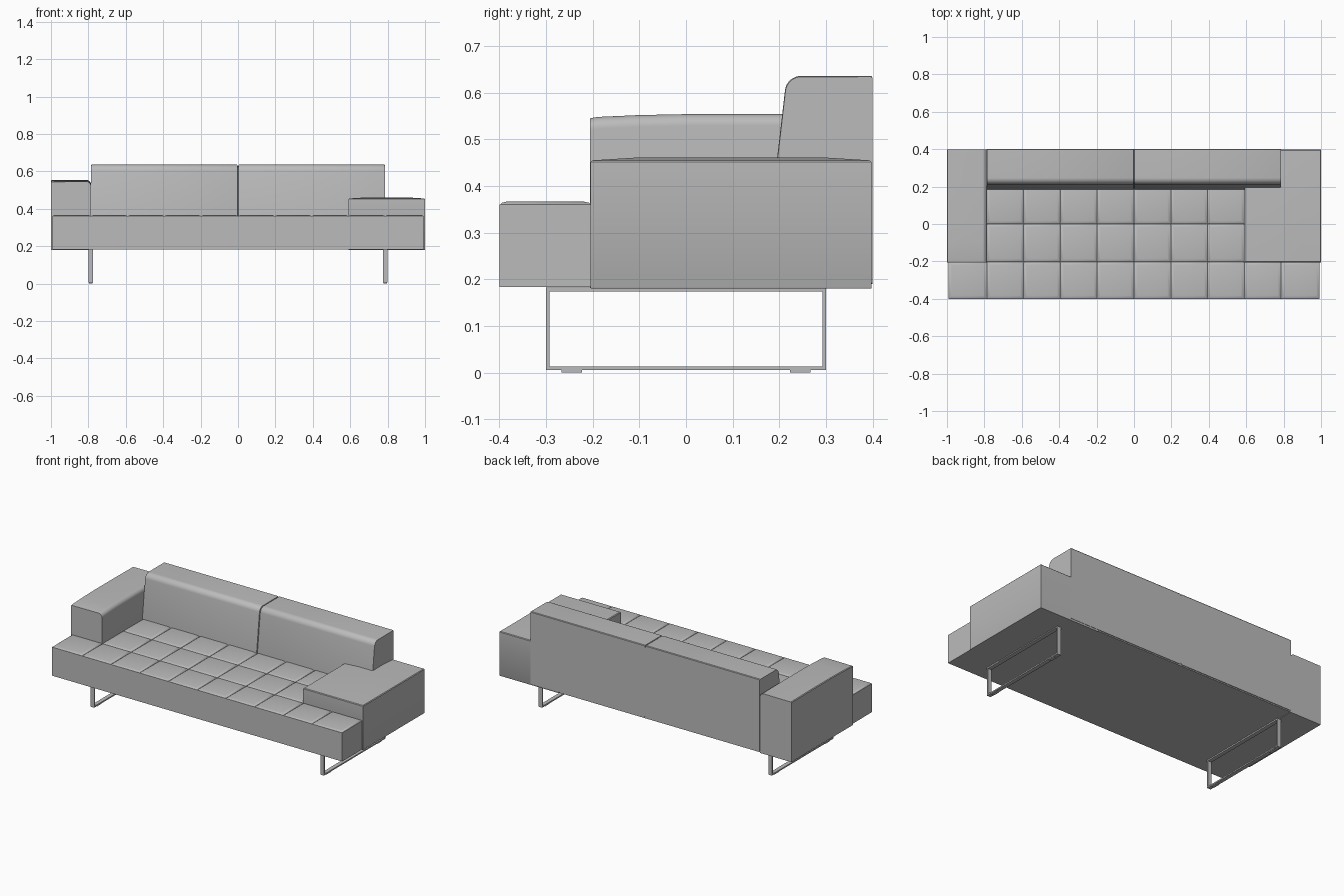
import bpy, bmesh, math
from mathutils import Vector

if "Cube" in bpy.data.objects:
    bpy.data.objects.remove(bpy.data.objects["Cube"])

grey = bpy.data.materials.new("grey_upholstery")
grey.use_nodes = True
colour = (0.5, 0.5, 0.5, 1)
grey.diffuse_color = colour
grey.node_tree.nodes["Principled BSDF"].inputs["Base Color"].default_value = colour


def loft(name, rings):
    """Skin equal-sized closed rings of points and cap both ends."""
    bm = bmesh.new()
    loops = [[bm.verts.new(p) for p in ring] for ring in rings]
    for a, b in zip(loops, loops[1:]):
        for i in range(len(a)):
            j = (i + 1) % len(a)
            bm.faces.new((a[i], a[j], b[j], b[i]))
    bm.faces.new(loops[0])
    bm.faces.new(loops[-1])
    bmesh.ops.recalc_face_normals(bm, faces=bm.faces)
    mesh = bpy.data.meshes.new(name)
    bm.to_mesh(mesh)
    bm.free()
    mesh.materials.append(grey)
    obj = bpy.data.objects.new(name, mesh)
    bpy.context.collection.objects.link(obj)
    bpy.ops.object.select_all(action='DESELECT')
    obj.select_set(True)
    bpy.context.view_layer.objects.active = obj
    bpy.ops.object.shade_smooth_by_angle(angle=math.radians(35))
    return obj


def block(name, x, y, levels):
    """Rectangular block; levels are (inset, height) pairs from the bottom up."""
    return loft(name, [[(x[0] + d, y[0] + d, z), (x[1] - d, y[0] + d, z),
                        (x[1] - d, y[1] - d, z), (x[0] + d, y[1] - d, z)]
                       for d, z in levels])


def arc(cx, cz, r, start, end, steps=8):
    angles = [math.radians(start + (end - start) * i / steps) for i in range(steps + 1)]
    return [(cx + r * math.cos(a), cz + r * math.sin(a)) for a in angles]


# Upholstered base
block("seat_base", (-0.993, 0.993), (-0.4, 0.396), [(0, 0.183), (0, 0.36)])

# Tufted seat squares: the front row spans the full width
columns = [-0.993] + [0.1967 * i for i in range(-4, 5)] + [0.993]
rows = [-0.4, -0.203, 0, 0.2]
pillow = [(0.001, 0.355), (0.001, 0.36), (0.005, 0.364), (0.018, 0.367)]
for r in range(3):
    for c in range(10):
        if r == 0 or 1 <= c <= 7:
            block(f"seat_square_{r}_{c}", columns[c:c + 2], rows[r:r + 2], pillow)

# Low wide armrest with a slightly crowned top
block("low_armrest", (0.59, 1.0), (-0.205, 0.398),
      [(0.002, 0.18), (0, 0.183), (0, 0.451), (0.004, 0.455), (0.1, 0.461)])

# Tall armrest, rounded along its inner top edge
profile = [(-1, 0.18), (-1, 0.547), (-0.996, 0.551)]
profile += arc(-0.811, 0.527, 0.025, 90, 0) + [(-0.786, 0.18)]
stations = [(-0.206, -0.007), (-0.19, -0.004), (-0.1, 0), (0, 0.002), (0.2, 0.002), (0.398, 0)]
loft("tall_armrest", [[(x, y, z + (dz if z > 0.4 else 0)) for x, z in profile]
                      for y, dz in stations])

# Two back cushions with a leaning front and a rolled top edge
profile = [(0.4, 0.19), (0.4, 0.632), (0.397, 0.636)]
profile += arc(0.247, 0.601, 0.035, 90, 173, 10) + [(0.184, 0.362), (0.184, 0.19)]
centre = Vector((0.3, 0.45))
for side, label in ((-1, "right"), (1, "left")):
    rings = []
    for x, shrink in ((0.0005, 0.012), (0.003, 0.002), (0.007, 0),
                      (0.78, 0), (0.785, 0.002)):
        ring = []
        for y, z in profile:
            inward = (centre - Vector((y, z))).normalized() * shrink
            # Keep the rear panel flat
            ring.append((side * x, y if y > 0.39 else y + inward.x, z + inward.y))
        rings.append(ring)
    loft(f"{label}_back_cushion", rings)

# Flat-bar sled legs with small glides
for side, label in ((-1, "right"), (1, "left")):
    xs = sorted((side * 0.774, side * 0.799))
    for end, y in (("front", -0.3), ("back", 0.3)):
        inner = y * 0.975
        block(f"{label}_{end}_leg", xs, sorted((y, inner)), [(0, 0.005), (0, 0.18)])
        pad = 0.245 if y > 0 else -0.245
        block(f"{label}_{end}_glide", (xs[0] + 0.003, xs[1] - 0.003),
              (pad - 0.022, pad + 0.022), [(0, 0), (0, 0.006)])
    for part, z in (("floor_rail", 0.005), ("top_rail", 0.174)):
        block(f"{label}_{part}", xs, (-0.3, 0.3), [(0, z), (0, z + 0.008)])
